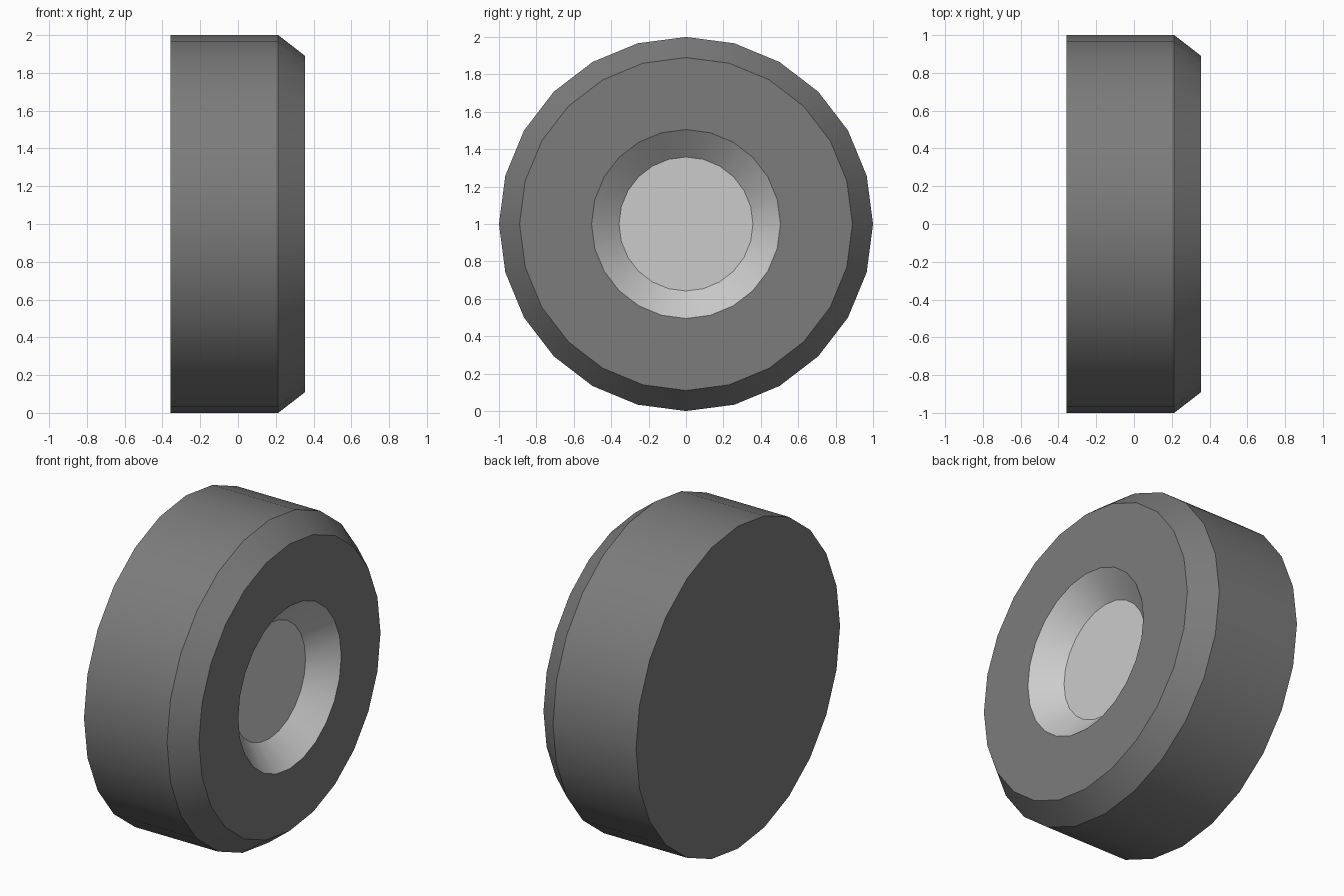
import bpy, bmesh, math

if "Cube" in bpy.data.objects:
    bpy.data.objects.remove(bpy.data.objects["Cube"])

SIDES = 24


def material(name, value):
    mat = bpy.data.materials.new(name)
    mat.diffuse_color = (value, value, value, 1)
    mat.use_nodes = True
    mat.node_tree.nodes["Principled BSDF"].inputs["Base Color"].default_value = mat.diffuse_color
    return mat


def revolve(name, profile, mat=None):
    """Spin an (x, radius) profile around the wheel axle; radius 0 closes with a flat cap."""
    bm = bmesh.new()
    rings = []
    for x, r in profile:
        if r == 0:
            continue
        rings.append([bm.verts.new((x, r * math.sin(a), 1 + r * math.cos(a)))
                      for a in (math.tau * i / SIDES for i in range(SIDES))])
    for a, b in zip(rings, rings[1:]):
        for i in range(SIDES):
            j = (i + 1) % SIDES
            bm.faces.new((a[i], b[i], b[j], a[j]))
    if profile[0][1] == 0:
        bm.faces.new(rings[0])
    if profile[-1][1] == 0:
        bm.faces.new(rings[-1][::-1])
    mesh = bpy.data.meshes.new(name)
    bm.to_mesh(mesh)
    bm.free()
    obj = bpy.data.objects.new(name, mesh)
    bpy.context.collection.objects.link(obj)
    if mat:
        mesh.materials.append(mat)
    bpy.ops.object.select_all(action='DESELECT')
    obj.select_set(True)
    bpy.context.view_layer.objects.active = obj
    bpy.ops.object.shade_smooth_by_angle(angle=math.radians(30))
    return obj


# Dark tyre: flat back, tread, bevelled shoulder, front sidewall
revolve("tyre", [(-0.357, 0), (-0.357, 1), (0.213, 1), (0.355, 0.89), (0.355, 0.505)],
        material("dark_rubber", 0.2))

# Pale recessed hub: sloped rim and flat centre disc
revolve("hub", [(0.355, 0.505), (0.213, 0.358), (0.213, 0)],
        material("pale_metal", 0.7))
